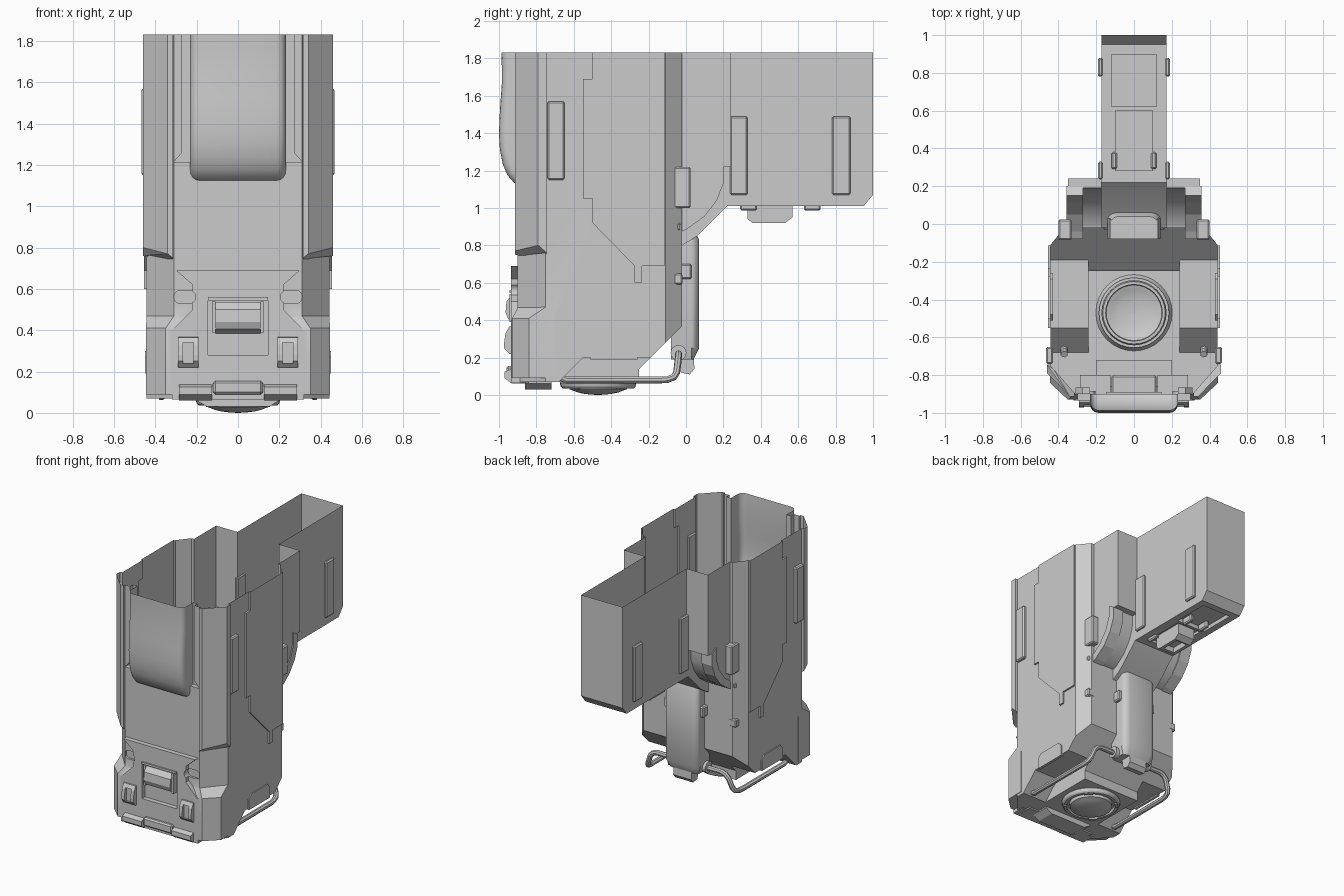
import bpy, bmesh, math
from mathutils import Matrix

if "Cube" in bpy.data.objects:
    bpy.data.objects.remove(bpy.data.objects["Cube"])

TOP = 1.83

def make(name, loops, cap=True):
    """Skin a list of equal-length vertex loops."""
    bm = bmesh.new()
    rings = [[bm.verts.new(p) for p in l] for l in loops]
    n = len(rings[0])
    for a, b in zip(rings, rings[1:]):
        for i in range(n):
            bm.faces.new((a[i], a[(i + 1) % n], b[(i + 1) % n], b[i]))
    if cap:
        bm.faces.new(rings[0])
        bm.faces.new(rings[-1])
    bmesh.ops.recalc_face_normals(bm, faces=bm.faces)
    me = bpy.data.meshes.new(name)
    bm.to_mesh(me)
    bm.free()
    ob = bpy.data.objects.new(name, me)
    bpy.context.collection.objects.link(ob)
    return ob

def slab(name, pts, axis, a, b):
    """Extrude a 2D profile along an axis from a to b."""
    put = {'x': lambda p, t: (t, p[0], p[1]),
           'y': lambda p, t: (p[0], t, p[1]),
           'z': lambda p, t: (p[0], p[1], t)}[axis]
    return make(name, [[put(p, t) for p in pts] for t in (a, b)])

def box(name, x0, x1, y0, y1, z0, z1):
    return slab(name, [(x0, y0), (x1, y0), (x1, y1), (x0, y1)], 'z', z0, z1)

def sym(half):
    return half + [(-x, y) for x, y in reversed(half)]

def pair(ob):
    """Add the mirrored twin on the other side."""
    twin = ob.copy()
    twin.data = ob.data.copy()
    twin.data.transform(Matrix.Scale(-1, 4, (1, 0, 0)))
    twin.data.flip_normals()
    twin.name = ob.name + "_left"
    bpy.context.collection.objects.link(twin)
    return [ob, twin]

def edit(ob, fn):
    bm = bmesh.new()
    bm.from_mesh(ob.data)
    fn(bm)
    bm.to_mesh(ob.data)
    bm.free()

def bevel(ob, width, segs=1, test=lambda e: True):
    edit(ob, lambda bm: bmesh.ops.bevel(bm, geom=[e for e in bm.edges if test(e)], offset=width,
                                        segments=segs, profile=0.5, affect='EDGES'))
    return ob

def activate(ob):
    bpy.ops.object.select_all(action='DESELECT')
    ob.select_set(True)
    bpy.context.view_layer.objects.active = ob

def smooth(ob):
    activate(ob)
    bpy.ops.object.shade_smooth_by_angle(angle=math.radians(30))

def combine(base, others, op):
    for o in others:
        m = base.modifiers.new("b", 'BOOLEAN')
        m.operation, m.object, m.solver = op, o, 'EXACT'
        activate(base)
        bpy.ops.object.modifier_apply(modifier="b")
        bpy.data.objects.remove(o, do_unlink=True)

def circle(r, z, n=32, cx=0, cy=-0.47):
    return [(cx + r * math.cos(2 * math.pi * i / n), cy + r * math.sin(2 * math.pi * i / n), z) for i in range(n)]

# main shell, first as a closed solid
shell = slab("main_shell", sym([(.31, -.9), (.442, -.75), (.442, -.11), (.37, -.022)]), 'z', .07, 1.9)
combine(shell, [slab("window", sym([(.31, 1.215), (.27, 1.26), (.27, 2)]), 'y', -1, -.865)], 'DIFFERENCE')

# shoulder block, rear arm, front columns, lower front
shoulder = slab("shoulder", [(-.2, 1.91), (.24, 1.91), (.24, 1.22), (.19, 1.22), (.185, 1.12), (.15, 1.03),
                             (.09, .95), (0, .885), (-.08, .865), (-.2, .865)], 'x', -.35, .35)
arm = slab("arm", [(-.1, 1.92), (1, 1.92), (1, 1.07), (.95, 1.01), (.22, 1.01), (.06, .85), (-.1, .75)], 'x', -.172, .172)
col = [(.34, -.913), (.46, -.79), (.46, -.745), (.40, -.745), (.315, -.84), (.315, -.913)]
colz = [.77, .80, .76, .73, .73, .75]
column = make("column", [[(x, y, z) for (x, y), z in zip(col, colz)], [(x, y, 1.93) for x, y in col]])
low = [(.2, -.93), (.35, -.93), (.446, -.84), (.446, -.7), (.2, -.7)]
high = [(.2, -.89), (.31, -.897), (.441, -.75), (.441, -.7), (.2, -.7)]
corner = make("corner", [[(x, y, z) for x, y in p] for p, z in ((low, .09), (low, .41), (high, .47))])
plate = slab("front_plate", sym([(.32, .065), (.32, .40), (.22, .50), (.22, .62), (.30, .69)][::-1]), 'y', -.84, -.935)
panel = slab("side_panel", [(-.5, 1.94), (-.5, 1.69), (-.55, 1.69), (-.55, 1.05), (-.5, 1.05), (-.5, .92), (-.275, .69),
                            (-.275, .6), (-.235, .6), (-.235, .69), (-.115, .69), (-.115, 1.94)], 'x', .40, .455)

# pillow bulge in the front window
prof = [(-.99, 1.95), (-.985, 1.76), (-.985, 1.66), (-.995, 1.52), (-1, 1.4), (-.995, 1.31), (-.98, 1.235),
        (-.955, 1.175), (-.92, 1.135), (-.88, 1.115), (-.8, 1.115), (-.8, 1.95)]
bulge = slab("bulge", prof, 'x', -.232, .232)
bevel(bulge, .045, 4, lambda e: all(v.co.y < -.87 for v in e.verts)
      and abs(e.verts[0].co.x - e.verts[1].co.x) < .01)
combine(shell, [shoulder, arm, *pair(column), *pair(corner), plate, *pair(panel), bulge], 'UNION')

# cuts: rear underside, side troughs, lens hole, peg slots, arm pockets
rear_cut = slab("rear_cut", [(-.25, -.1), (-.25, .14), (.03, .42), (.2, .42), (.2, -.1)], 'x', -.6, .6)
trough = slab("trough", [(-.7, -.1), (-.7, .05), (-.55, .2), (-.15, .2), (-.15, -.1)], 'x', .24, .6)
hole = make("hole", [circle(.17, -.2), circle(.17, .1)])
peg = bevel(box("peg", .205, .31, -1, -.885, .53, .592), .028, 3, lambda e: abs(e.verts[0].co.y - e.verts[1].co.y) > .05)
latch_cut = box("latch_cut", -.145, .145, -1, -.90, .28, .555)
pocket = box("pocket", -.12, .12, .62, .9, .9, 1.04)
slot = box("slot", -.1, .1, .28, .6, .9, 1.03)
combine(shell, [rear_cut, *pair(trough), hole, *pair(peg), latch_cut, pocket, slot], 'DIFFERENCE')

def open_up(bm):
    bmesh.ops.bisect_plane(bm, geom=bm.verts[:] + bm.edges[:] + bm.faces[:], plane_co=(0, 0, TOP),
                           plane_no=(0, 0, 1), clear_outer=True)
    caps = [f for f in bm.faces if all(abs(v.co.z - .1) < 1e-3 and math.hypot(v.co.x, v.co.y + .47) < .175 for v in f.verts)]
    bmesh.ops.delete(bm, geom=caps, context='FACES')
edit(shell, open_up)
smooth(shell)

# raised ribs and clips on the sides
for nm, x0, x1, y0, y1, z0, z1 in (
        ("front_rib", .43, .467, -.74, -.65, 1.15, 1.57),
        ("arm_rib_front", .165, .19, .235, .33, 1.07, 1.49),
        ("arm_rib_rear", .165, .19, .78, .88, 1.07, 1.49),
        ("shoulder_clip", .33, .40, -.085, .025, 1.0, 1.22),
        ("shoulder_peg", .33, .39, -.085, -.03, .88, .92),
        ("back_hook", .34, .40, -.07, -.02, .59, .65),
        ("spine_tab", .12, .165, -.03, .03, .62, .70),
        ("arm_tab", .09, .12, .29, .38, .985, 1.04),
        ("pocket_rail", .055, .085, .63, .72, .985, 1.04)):
    pair(bevel(box(nm, x0, x1, y0, y1, z0, z1), .008))
pair(slab("side_arch", [(-.51, .19), (-.51, .27), (-.48, .3), (-.29, .3), (-.26, .27), (-.26, .19)], 'x', .43, .45))

# curved guard under each shoulder
arc = [(.2, 1.22), (.2, 1.13), (.165, 1.04), (.1, .955), (.01, .89), (-.03, .87)]
pair(slab("curved_guard", arc + [(y - .05, z + .03) for y, z in reversed(arc)], 'x', .27, .357))

# front latch, hooks and bumpers
slab("latch", [(-.89, .53), (-.93, .535), (-.96, .50), (-.965, .44), (-.95, .405), (-.89, .38)], 'x', -.11, .11)
pair(box("latch_rail", .11, .125, -.945, -.89, .39, .54))
box("latch_top", -.145, .145, -.945, -.89, .545, .56)
hook = slab("front_hook", [(-.9, .37), (-.945, .365), (-.965, .33), (-.972, .28), (-.972, .25), (-.945, .22), (-.9, .215)], 'x', .19, .29)
combine(hook, [box("hook_slot", .215, .265, -1, -.95, .24, .34)], 'DIFFERENCE')
pair(hook)
pair(slab("bumper", [(-.8, .06), (-.93, .06), (-.97, .09), (-.97, .125), (-.93, .14), (-.8, .14)], 'x', .125, .285))
bevel(box("bottom_tab", -.12, .12, -.96, -.8, .09, .155), .01)
slab("chin", [(.15, .03), (.2, .06), (.2, .09), (-.2, .09), (-.2, .06), (-.15, .03)], 'y', -.86, -.72)

# back spine and its foot
half = [(.14, -.08), (.14, .03), (.133, .05), (.118, .064), (.095, .07)]
low_half = [(x * .9, min(y, .03)) if y < .04 else (x * .9, y - .03) for x, y in half]
smooth(make("spine", [[(x, y, z) for x, y in sym(h)] for h, z in ((low_half, .19), (half, .25), (half, .83), (low_half, .89))]))
slab("spine_foot", [(-.05, .24), (.04, .24), (.045, .14), (.02, .11), (-.03, .12)], 'x', -.075, .075)

# latch under the arm
under = slab("arm_latch", [(.33, 1.03), (.33, .94), (.355, .92), (.53, .92), (.57, .95), (.57, 1.03)], 'x', -.07, .07)
combine(under, [box("latch_gap", -.045, .045, .38, .52, .9, .96)], 'DIFFERENCE')

# lens on the underside
smooth(make("lens_ring", [circle(.185, .1), circle(.205, .065), circle(.2, .045), circle(.19, .035), circle(.17, .035),
                          circle(.165, .055), circle(.15, .055), circle(.147, .028), circle(.13, .022)], cap=False))
smooth(make("lens_dome", [circle(.13, .022), circle(.11, .014), circle(.08, .007), circle(.04, .002), circle(.001, 0)], cap=False))
for a in range(45, 360, 90):
    lug = box("lens_lug", .168, .188, -.03, .03, .028, .06)
    lug.data.transform(Matrix.Translation((0, -.47, 0)) @ Matrix.Rotation(math.radians(a), 4, 'Z'))

# wire bail running round the bottom
cu = bpy.data.curves.new("wire", 'CURVE')
cu.dimensions, cu.bevel_depth, cu.bevel_resolution, cu.use_fill_caps = '3D', .019, 2, True
path = [(.1, -.04, .22), (.27, -.04, .22), (.3, -.04, .21), (.325, -.042, .185), (.35, -.05, .12), (.36, -.065, .095),
        (.367, -.1, .082), (.37, -.14, .08), (.37, -.64, .08), (.37, -.67, .095), (.37, -.69, .13)]
sp = cu.splines.new('POLY')
sp.points.add(len(path) - 1)
for p, c in zip(sp.points, path):
    p.co = (*c, 1)
wire = bpy.data.objects.new("wire_bail", cu)
bpy.context.collection.objects.link(wire)
activate(wire)
bpy.ops.object.convert(target='MESH')
smooth(wire)
pair(wire)

# wire collars beside the spine
ring = [(-.04 + .042 * math.cos(i * math.pi / 8), .225 + .042 * math.sin(i * math.pi / 8)) for i in range(16)]
pair(slab("wire_collar", ring, 'x', .12, .16))
